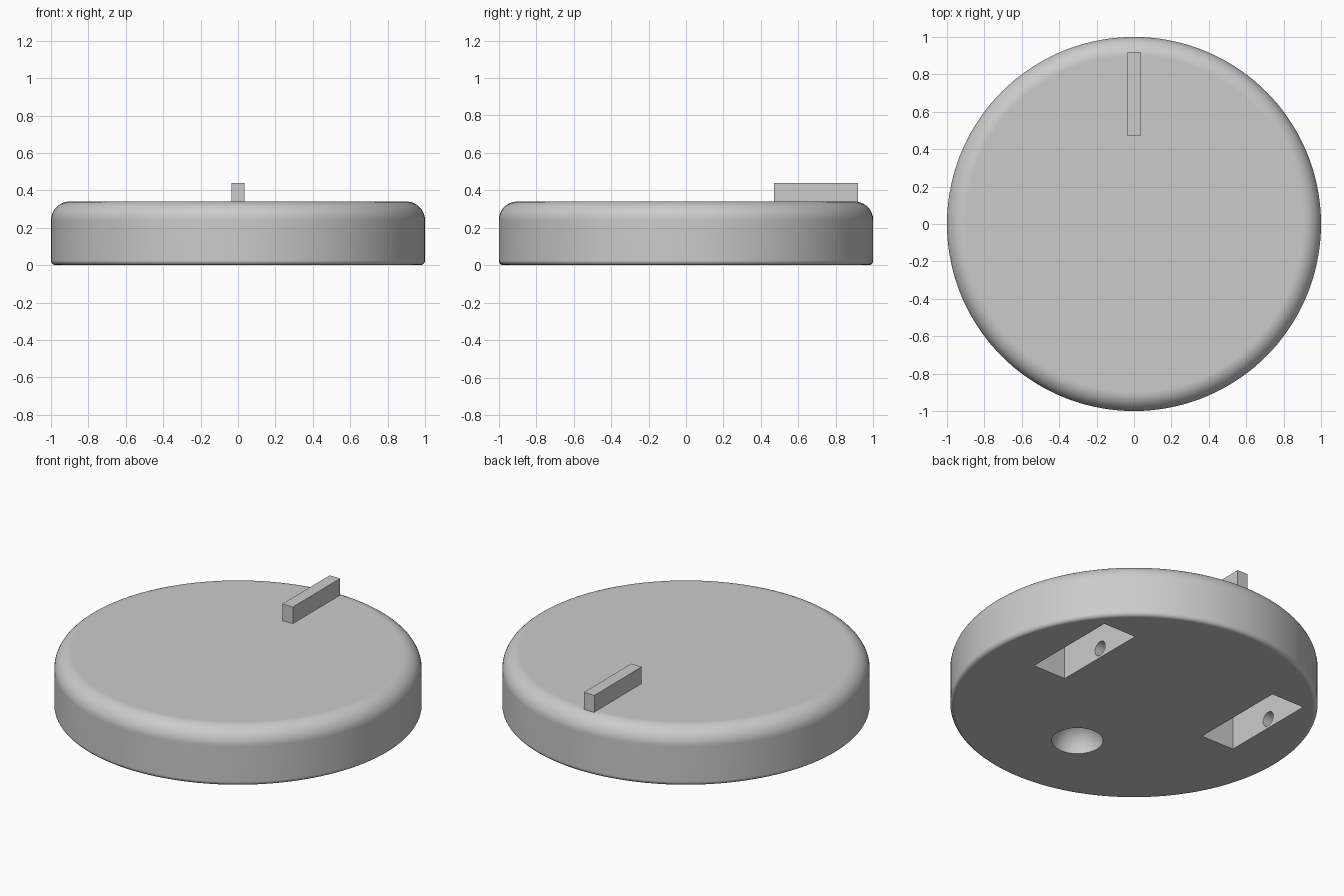
import bpy
import bmesh
from math import sin, cos, pi, radians
from mathutils import Matrix

default = bpy.data.objects.get("Cube")
if default:
    bpy.data.objects.remove(default, do_unlink=True)

RADIUS, HEIGHT = 1.0, 0.34
TOP_FILLET, BOTTOM_FILLET = 0.1, 0.025

grey = bpy.data.materials.new("plain grey")
grey.use_nodes = True
colour = (0.6, 0.6, 0.6, 1)
grey.diffuse_color = colour
grey.node_tree.nodes["Principled BSDF"].inputs["Base Color"].default_value = colour


def make_object(name, bm):
    bmesh.ops.recalc_face_normals(bm, faces=bm.faces)
    mesh = bpy.data.meshes.new(name)
    bm.to_mesh(mesh)
    bm.free()
    mesh.materials.append(grey)
    obj = bpy.data.objects.new(name, mesh)
    bpy.context.collection.objects.link(obj)
    return obj


def box(name, low, high):
    bm = bmesh.new()
    size = [b - a for a, b in zip(low, high)]
    centre = [(a + b) / 2 for a, b in zip(low, high)]
    bmesh.ops.create_cube(bm, size=1, matrix=Matrix.Translation(centre) @ Matrix.Diagonal((*size, 1)))
    return make_object(name, bm)


def bore(name, centre, radius, length):
    bm = bmesh.new()
    turn = Matrix.Translation(centre) @ Matrix.Rotation(pi / 2, 4, 'Y')
    bmesh.ops.create_cone(bm, cap_ends=True, segments=32, radius1=radius,
                          radius2=radius, depth=length, matrix=turn)
    return make_object(name, bm)


def activate(obj):
    bpy.ops.object.select_all(action='DESELECT')
    obj.select_set(True)
    bpy.context.view_layer.objects.active = obj


def cut(target, cutter):
    cutter.hide_render = True
    mod = target.modifiers.new("cut", 'BOOLEAN')
    mod.operation, mod.solver, mod.object = 'DIFFERENCE', 'EXACT', cutter
    activate(target)
    bpy.ops.object.modifier_apply(modifier=mod.name)
    bpy.data.objects.remove(cutter, do_unlink=True)


def arc(radius, z, start, end, steps):
    """Quarter fillet points as (r, z), centred just inside the rim."""
    angles = [start + (end - start) * i / steps for i in range(steps + 1)]
    return [(RADIUS - radius + radius * cos(a), z + radius * sin(a)) for a in angles]


# Disc body: rounded rim profile turned about z, then capped
profile = arc(BOTTOM_FILLET, BOTTOM_FILLET, -pi / 2, 0, 5)
profile += arc(TOP_FILLET, HEIGHT - TOP_FILLET, 0, pi / 2, 12)
bm = bmesh.new()
verts = [bm.verts.new((r, 0, z)) for r, z in profile]
edges = [bm.edges.new(pair) for pair in zip(verts, verts[1:])]
bmesh.ops.spin(bm, geom=verts + edges, cent=(0, 0, 0), axis=(0, 0, 1),
               angle=2 * pi, steps=144, use_duplicate=False)
bmesh.ops.remove_doubles(bm, verts=bm.verts, dist=0.0001)
bmesh.ops.holes_fill(bm, edges=[e for e in bm.edges if e.is_boundary], sides=0)
body = make_object("disc_body", bm)

# Wheel wells with axle bores in both side walls
for side in (-1, 1):
    x = 0.597 * side
    cut(body, box("wheel_well", (x - 0.109, -0.005, -0.1), (x + 0.109, 0.59, 0.27)))
    cut(body, bore("axle_bore", (x, 0.295, 0.057), 0.043, 0.42))

# Round caster socket under the front
bm = bmesh.new()
bmesh.ops.create_uvsphere(bm, u_segments=48, v_segments=24, radius=0.14,
                          matrix=Matrix.Translation((0, -0.48, -0.001)))
cut(body, make_object("caster_socket", bm))

activate(body)
bpy.ops.object.shade_smooth_by_angle(angle=radians(30))
weighted = body.modifiers.new("even shading", 'WEIGHTED_NORMAL')
weighted.keep_sharp = True

# Raised bar on top, towards the back
box("top_bar", (-0.035, 0.47, HEIGHT - 0.01), (0.035, 0.92, 0.44))
